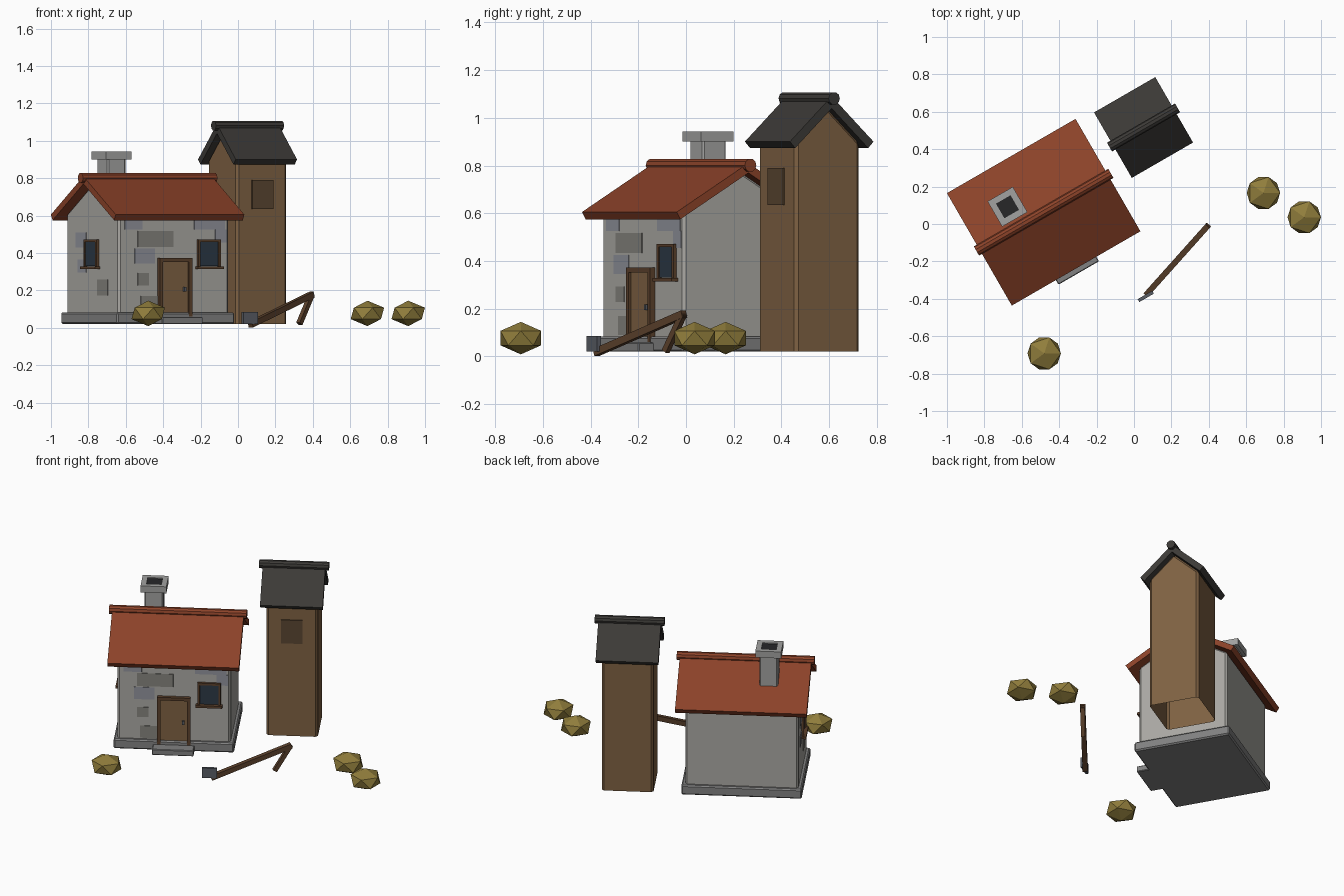
import bpy, bmesh, math
from mathutils import Matrix, Vector

if "Cube" in bpy.data.objects:
    bpy.data.objects.remove(bpy.data.objects["Cube"])

ANG = Matrix.Rotation(math.radians(30), 4, 'Z')
HOUSE = Matrix.Translation((-0.483, 0.063, 0)) @ ANG
TOWER = Matrix.Translation((0.051, 0.516, 0)) @ ANG
WORLD = Matrix.Identity(4)


def mat(name, r, g, b):
    m = bpy.data.materials.new(name)
    m.diffuse_color = (r, g, b, 1)
    m.use_nodes = True
    m.node_tree.nodes["Principled BSDF"].inputs["Base Color"].default_value = m.diffuse_color
    return m


PLASTER = mat("plaster", 0.40, 0.39, 0.365)
STONE = mat("stone", 0.22, 0.22, 0.22)
CHIMNEY = mat("chimney_stone", 0.36, 0.36, 0.355)
PATCH_A = mat("blue_stone", 0.28, 0.29, 0.33)
PATCH_B = mat("brown_stone", 0.23, 0.225, 0.205)
TILE = mat("red_tile", 0.26, 0.055, 0.022)
SLATE = mat("slate", 0.045, 0.042, 0.038)
WOOD = mat("wood", 0.21, 0.12, 0.055)
DARK_WOOD = mat("dark_wood", 0.105, 0.052, 0.025)
SHUTTER = mat("shutter", 0.10, 0.06, 0.03)
GLASS = mat("glass", 0.025, 0.04, 0.06)
SOOT = mat("soot", 0.02, 0.02, 0.022)
IRON = mat("iron", 0.10, 0.11, 0.13)
BUSH = mat("bush", 0.28, 0.205, 0.045)


def finish(name, bm, frame, material, bevel=0):
    bmesh.ops.recalc_face_normals(bm, faces=bm.faces)
    me = bpy.data.meshes.new(name)
    bm.to_mesh(me)
    bm.free()
    ob = bpy.data.objects.new(name, me)
    bpy.context.collection.objects.link(ob)
    ob.matrix_world = frame
    me.materials.append(material)
    if bevel:
        mod = ob.modifiers.new("bevel", 'BEVEL')
        mod.width, mod.segments = bevel, 1
    return ob


def box(name, lo, hi, frame, material, bevel=0):
    lo, hi = Vector(lo), Vector(hi)
    bm = bmesh.new()
    bmesh.ops.create_cube(bm, size=1, matrix=Matrix.Translation((lo + hi) / 2)
                          @ Matrix.Diagonal((hi - lo).to_4d()))
    return finish(name, bm, frame, material, bevel)


def prism(name, profile, half, frame, material, bevel=0, open_base=False):
    """Extrude a (y, z) profile along local x."""
    bm = bmesh.new()
    face = bm.faces.new([bm.verts.new((-half, y, z)) for y, z in profile])
    new = bmesh.ops.extrude_face_region(bm, geom=[face], use_keep_orig=True)["geom"]
    bmesh.ops.translate(bm, vec=(2 * half, 0, 0),
                        verts=[v for v in new if isinstance(v, bmesh.types.BMVert)])
    if open_base:
        low = min(z for _, z in profile) + 1e-4
        bmesh.ops.delete(bm, context='FACES_ONLY',
                         geom=[f for f in bm.faces if all(v.co.z < low for v in f.verts)])
    return finish(name, bm, frame, material, bevel)


def rod(name, a, b, r, sides, frame, material):
    a, b = Vector(a), Vector(b)
    d = b - a
    bm = bmesh.new()
    spin = Matrix.Rotation(math.pi / sides, 4, 'Z')
    bmesh.ops.create_cone(bm, cap_ends=True, segments=sides, radius1=r, radius2=r, depth=d.length,
                          matrix=Matrix.Translation((a + b) / 2) @ d.to_track_quat('Z', 'Y').to_matrix().to_4x4() @ spin)
    return finish(name, bm, frame, material)


def building(name, frame, hx, hy, base, rx, ry, eave, peak, t, ridge, wall, roof, bevel):
    """Gabled body open underneath, chevron roof and ridge cap."""
    a = math.atan2(peak - eave, ry)
    under = peak - t / math.cos(a)
    top = under + 0.004
    shoulder = top - hy * math.tan(a)
    prism(name + "_walls", [(-hy, base), (hy, base), (hy, shoulder), (0, top), (-hy, shoulder)],
          hx, frame, wall, bevel, True)
    iy, iz = ry - t * math.sin(a), eave - t * math.cos(a)
    prism(name + "_roof", [(-ry, eave), (0, peak), (ry, eave), (iy, iz), (0, under), (-iy, iz)],
          rx, frame, roof)
    r, length = ridge
    rod(name + "_ridge_cap", (-length, 0, peak - 0.009), (length, 0, peak - 0.009), r, 10, frame, roof)


# House and tower shells
building("house", HOUSE, 0.341, 0.281, 0.05, 0.397, 0.347, 0.605, 0.81, 0.035, (0.028, 0.415),
         PLASTER, TILE, 0.012)
building("tower", TOWER, 0.156, 0.156, 0.02, 0.189, 0.202, 0.90, 1.09, 0.037, (0.027, 0.21),
         WOOD, SLATE, 0.014)
box("tower_shutter", (-0.065, -0.163, 0.635), (0.065, -0.14, 0.79), TOWER, SHUTTER)

# Plinth and doorstep
box("plinth", (-0.363, -0.303, 0.02), (0.363, 0.303, 0.083), HOUSE, STONE, 0.008)
box("doorstep", (-0.125, -0.375, 0.02), (0.125, -0.29, 0.058), HOUSE, STONE, 0.004)

# Chimney with open cap
cx, cy = -0.153, 0.122
box("chimney_shaft", (cx - .057, cy - .057, 0.62), (cx + .057, cy + .057, 0.91), HOUSE, CHIMNEY, 0.008)
for i, (x0, x1, y0, y1) in enumerate([(-.078, .078, -.078, -.045), (-.078, .078, .045, .078),
                                      (-.078, -.045, -.045, .045), (.045, .078, -.045, .045)]):
    box(f"chimney_cap_{i}", (cx + x0, cy + y0, 0.90), (cx + x1, cy + y1, 0.943), HOUSE, CHIMNEY)
box("chimney_flue", (cx - .045, cy - .045, 0.90), (cx + .045, cy + .045, 0.937), HOUSE, SOOT)


# Wall fittings: local frames with x along the wall and -y facing outwards
FRONT = HOUSE @ Matrix.Translation((0, -0.281, 0))
GABLE = HOUSE @ Matrix.Translation((-0.341, 0, 0)) @ Matrix.Rotation(math.radians(-90), 4, 'Z')


def surround(name, frame, x, w, z0, z1, b, depth):
    for s in (-1, 1):
        e = x + s * w / 2
        box(f"{name}_jamb_{s}", (min(e, e - s * b), -depth, z0), (max(e, e - s * b), 0.01, z1), frame, DARK_WOOD)
    box(name + "_lintel", (x - w / 2, -depth, z1 - b), (x + w / 2, 0.01, z1), frame, DARK_WOOD)


def window(name, frame, x):
    surround(name, frame, x, 0.14, 0.325, 0.472, 0.014, 0.016)
    box(name + "_glass", (x - .06, -0.009, 0.33), (x + .06, 0.01, 0.462), frame, GLASS)
    box(name + "_sill", (x - .08, -0.03, 0.314), (x + .08, 0.01, 0.329), frame, DARK_WOOD)


window("front_window", FRONT, 0.212)
window("side_window", GABLE, 0.0)

# Door
surround("door_frame", FRONT, 0.0, 0.20, 0.06, 0.372, 0.02, 0.024)
box("door", (-0.082, -0.012, 0.06), (0.082, 0.01, 0.355), FRONT, WOOD)
box("door_handle", (0.05, -0.024, 0.195), (0.064, -0.01, 0.218), FRONT, IRON)

# Facing stones: (centre along wall, z, width, height)
for wall, frame, stones in (
        ("front", FRONT, [(-0.115, .475, .22, .085), (-0.18, .385, .125, .08), (-0.25, .555, .11, .06),
                          (-0.19, .26, .07, .065), (0.22, .555, .19, .06), (0.29, .49, .07, .07),
                          (-0.15, .13, .11, .08)]),
        ("side", GABLE, [(0.11, .215, .11, .085), (-0.12, .47, .11, .08), (-0.11, .33, .09, .07)])):
    for i, (x, z, w, h) in enumerate(stones):
        box(f"{wall}_stone_{i}", (x - w / 2, -0.003, z - h / 2), (x + w / 2, 0.01, z + h / 2),
            frame, PATCH_B if i % 3 == 0 else PATCH_A)

# Leaning square pole with prop and iron block
rod("pole", (0.066, -0.377, 0.017), (0.396, -0.008, 0.178), 0.022, 4, WORLD, DARK_WOOD)
rod("pole_prop", (0.328, -0.085, 0.022), (0.394, -0.011, 0.18), 0.018, 4, WORLD, DARK_WOOD)
box("iron_block", (-0.045, -0.009, 0.02), (0.045, 0.009, 0.085),
    Matrix.Translation((0.063, -0.387, 0)) @ ANG, IRON)

# Bushes
for i, (x, y) in enumerate([(0.692, 0.166), (0.91, 0.036), (-0.48, -0.692)]):
    bm = bmesh.new()
    bmesh.ops.create_icosphere(bm, subdivisions=1, radius=0.1)
    finish(f"bush_{i}", bm, Matrix.Translation((x, y, 0.077)) @ Matrix.Diagonal((1, 1, 0.68, 1)), BUSH)
